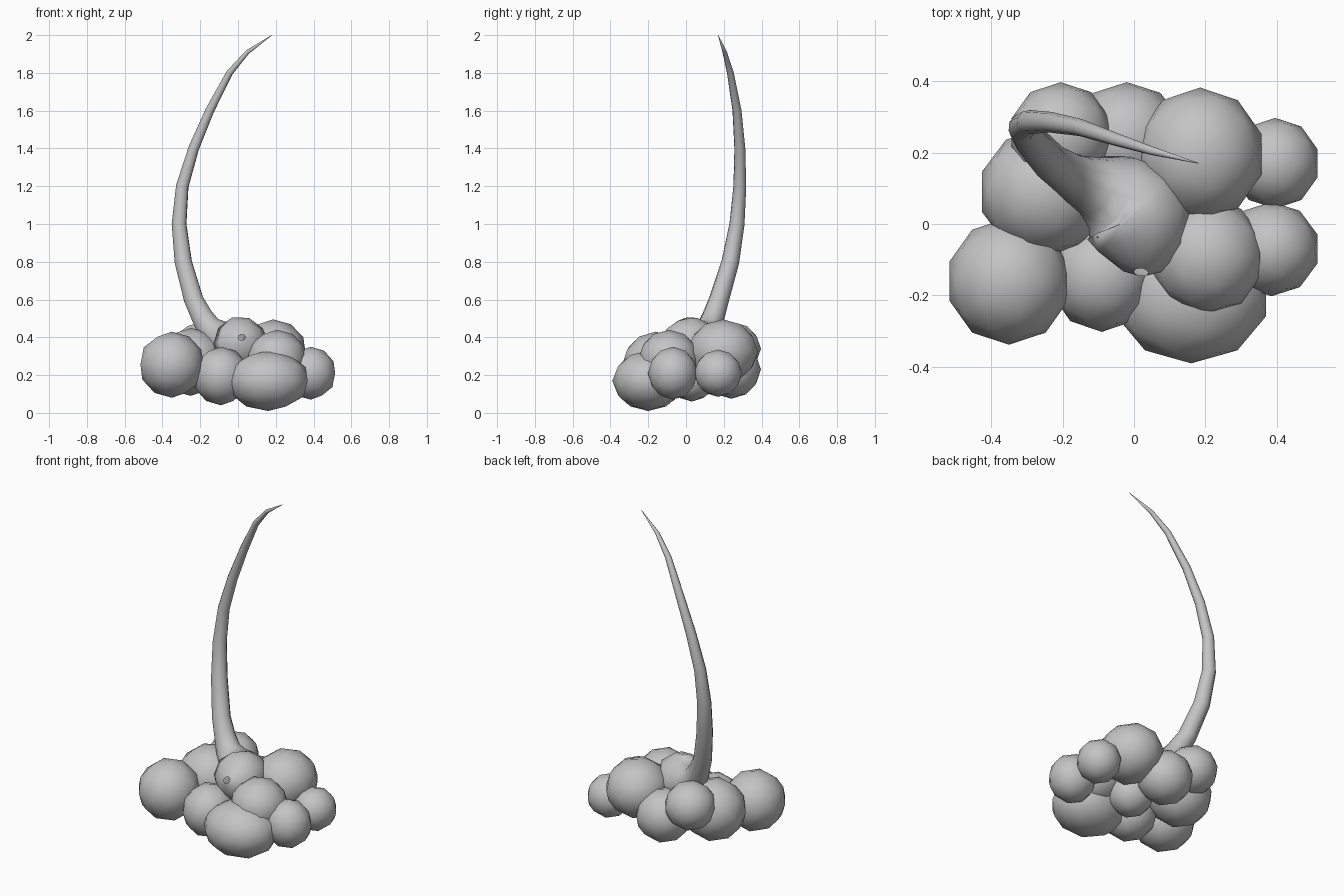
import bpy, bmesh, math
from mathutils import Vector

if "Cube" in bpy.data.objects:
    bpy.data.objects.remove(bpy.data.objects["Cube"])

grey = bpy.data.materials.new("soft grey")
grey.diffuse_color = (0.55, 0.55, 0.55, 1)
grey.use_nodes = True
grey.node_tree.nodes["Principled BSDF"].inputs["Base Color"].default_value = grey.diffuse_color


def finish(bm, name):
    bmesh.ops.recalc_face_normals(bm, faces=bm.faces[:])
    mesh = bpy.data.meshes.new(name)
    bm.to_mesh(mesh)
    bm.free()
    for p in mesh.polygons:
        p.use_smooth = True
    mesh.materials.append(grey)
    ob = bpy.data.objects.new(name, mesh)
    bpy.context.collection.objects.link(ob)
    return ob


def puff(name, centre, radii):
    bm = bmesh.new()
    bmesh.ops.create_icosphere(bm, subdivisions=2, radius=1.0)
    for v in bm.verts:
        v.co = Vector([c + r * n for c, r, n in zip(centre, radii, v.co)])
    finish(bm, name)


# Cloud of rounded puffs: name, centre, radii
PUFFS = [
    ("puff_left_front", (-0.35, -0.16, 0.255), (0.175, 0.178, 0.175)),
    ("puff_left_middle", (-0.25, 0.09, 0.27), (0.185, 0.18, 0.18)),
    ("puff_back_left", (-0.205, 0.25, 0.34), (0.145, 0.147, 0.14)),
    ("puff_back_middle", (-0.02, 0.24, 0.23), (0.16, 0.157, 0.155)),
    ("puff_back_right", (0.185, 0.195, 0.325), (0.18, 0.187, 0.17)),
    ("puff_right_back", (0.395, 0.17, 0.21), (0.125, 0.127, 0.125)),
    ("puff_right_middle", (0.385, -0.07, 0.21), (0.135, 0.132, 0.14)),
    ("puff_front_upper", (0.205, -0.09, 0.285), (0.162, 0.163, 0.155)),
    ("puff_front_lower", (0.16, -0.20, 0.17), (0.22, 0.19, 0.16)),
    ("puff_front_middle", (-0.09, -0.145, 0.195), (0.15, 0.157, 0.155)),
    ("puff_underside", (0.05, 0.03, 0.19), (0.13, 0.13, 0.13)),
]
for args in PUFFS:
    puff(*args)

# Bulb that narrows into a long curved tail: x, y, z, radius
PATH = [
    (0.020, -0.135, 0.40, 0.02), (0.022, -0.12, 0.39, 0.065),
    (0.022, -0.07, 0.375, 0.122), (0.015, 0.00, 0.36, 0.152),
    (-0.015, 0.055, 0.362, 0.148), (-0.06, 0.085, 0.38, 0.12),
    (-0.11, 0.105, 0.41, 0.088), (-0.155, 0.125, 0.45, 0.07),
    (-0.19, 0.145, 0.51, 0.06), (-0.235, 0.175, 0.60, 0.053),
    (-0.29, 0.235, 0.80, 0.047), (-0.312, 0.27, 1.00, 0.040),
    (-0.295, 0.285, 1.20, 0.034), (-0.235, 0.285, 1.40, 0.029),
    (-0.15, 0.27, 1.60, 0.024), (-0.045, 0.235, 1.80, 0.018),
    (0.05, 0.205, 1.91, 0.012), (0.18, 0.17, 2.00, 0.001),
]
SIDES = 10
points = [Vector(p[:3]) for p in PATH]
bm = bmesh.new()
rings = []
side = Vector((1, 0, 0))
for i, p in enumerate(points):
    tangent = (points[min(i + 1, len(points) - 1)] - points[max(i - 1, 0)]).normalized()
    side = (side - tangent * side.dot(tangent)).normalized()
    other = tangent.cross(side)
    ring = []
    for k in range(SIDES):
        a = math.tau * k / SIDES
        ring.append(bm.verts.new(p + PATH[i][3] * (side * math.cos(a) + other * math.sin(a))))
    rings.append(ring)
for a, b in zip(rings, rings[1:]):
    for k in range(SIDES):
        n = (k + 1) % SIDES
        bm.faces.new((a[k], a[n], b[n], b[k]))
bm.faces.new(rings[-1])
finish(bm, "bulb_and_tail")
